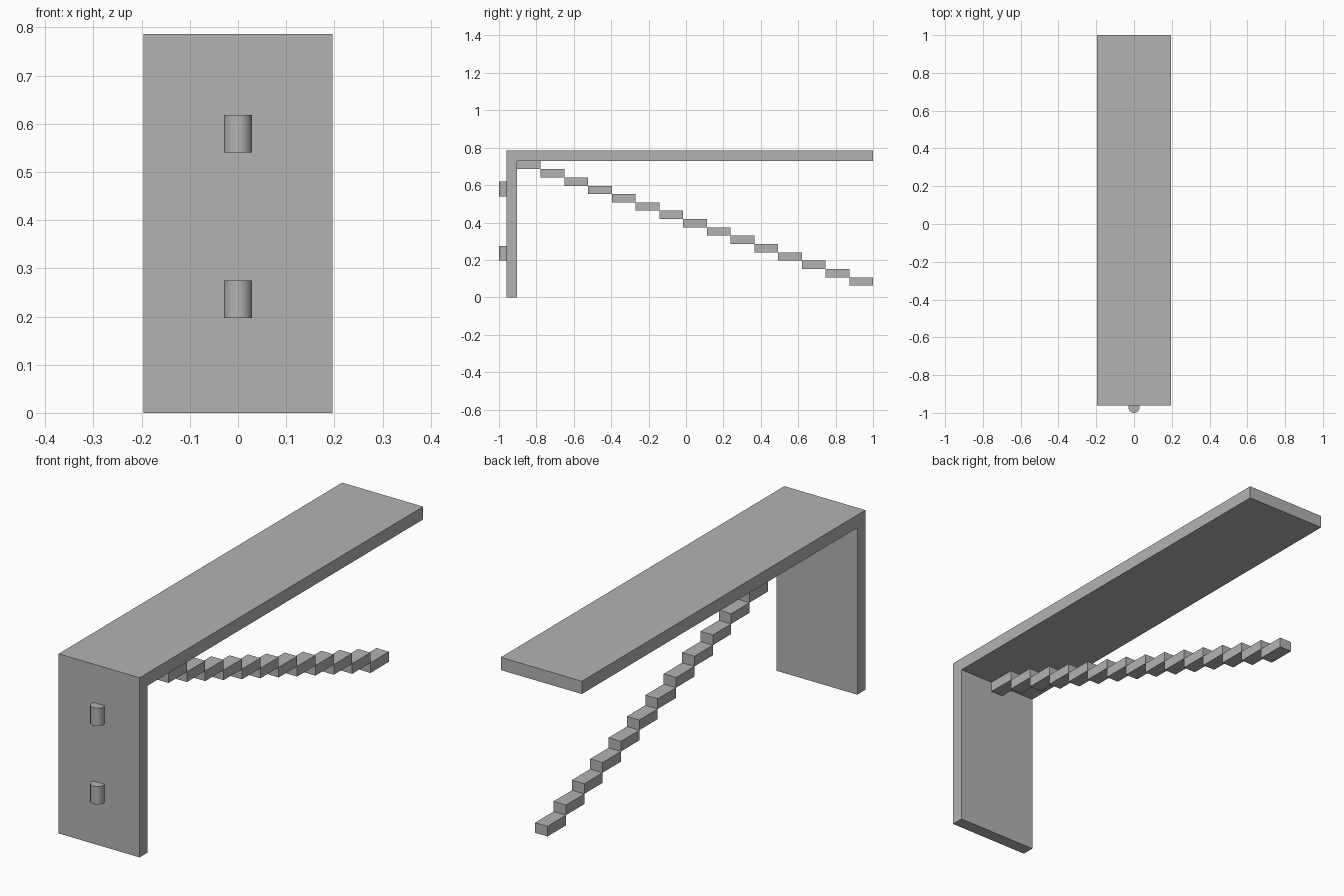
import bpy
import bmesh
from mathutils import Matrix

cube = bpy.data.objects.get("Cube")
if cube:
    bpy.data.objects.remove(cube, do_unlink=True)

grey = bpy.data.materials.new("plain grey")
grey.use_nodes = True
grey.diffuse_color = (0.45, 0.45, 0.45, 1)
grey.node_tree.nodes["Principled BSDF"].inputs["Base Color"].default_value = grey.diffuse_color


def finish(name, bm):
    """Turn a bmesh into a grey object."""
    bmesh.ops.recalc_face_normals(bm, faces=bm.faces)
    mesh = bpy.data.meshes.new(name)
    bm.to_mesh(mesh)
    bm.free()
    mesh.materials.append(grey)
    obj = bpy.data.objects.new(name, mesh)
    bpy.context.collection.objects.link(obj)
    return obj


def extrude_profile(name, profile, half_width):
    """Extrude a side (y, z) profile across x."""
    bm = bmesh.new()
    face = bm.faces.new([bm.verts.new((-half_width, y, z)) for y, z in profile])
    grown = bmesh.ops.extrude_face_region(bm, geom=[face])["geom"]
    verts = [v for v in grown if isinstance(v, bmesh.types.BMVert)]
    bmesh.ops.translate(bm, verts=verts, vec=(2 * half_width, 0, 0))
    return finish(name, bm)


# L-shaped bracket: upright wall plate and long shelf in one piece
FRONT, INNER, BACK = -0.96, -0.904, 1.0
TOP, UNDER = 0.786, 0.73
extrude_profile("wall_plate_and_shelf",
                [(FRONT, 0), (INNER, 0), (INNER, UNDER), (BACK, UNDER), (BACK, TOP), (FRONT, TOP)],
                0.196)

# Descending row of small blocks, meeting edge to edge
COUNT = 15
run = (BACK - INNER) / COUNT
rise = 0.0445
for i in range(COUNT):
    y, z = INNER + i * run, UNDER - i * rise
    extrude_profile(f"stair_block_{i + 1}",
                    [(y, z - rise), (y + run, z - rise), (y + run, z), (y, z)], 0.03)

# Upright round pegs, partly sunk into the front of the plate
for name, z in (("lower_peg", 0.236), ("upper_peg", 0.579)):
    bm = bmesh.new()
    bmesh.ops.create_cone(bm, cap_ends=True, segments=32, radius1=0.029, radius2=0.029,
                          depth=0.078, matrix=Matrix.Translation((0, -0.971, z)))
    peg = finish(name, bm)
    bpy.ops.object.select_all(action="DESELECT")
    peg.select_set(True)
    bpy.context.view_layer.objects.active = peg
    bpy.ops.object.shade_smooth_by_angle()
